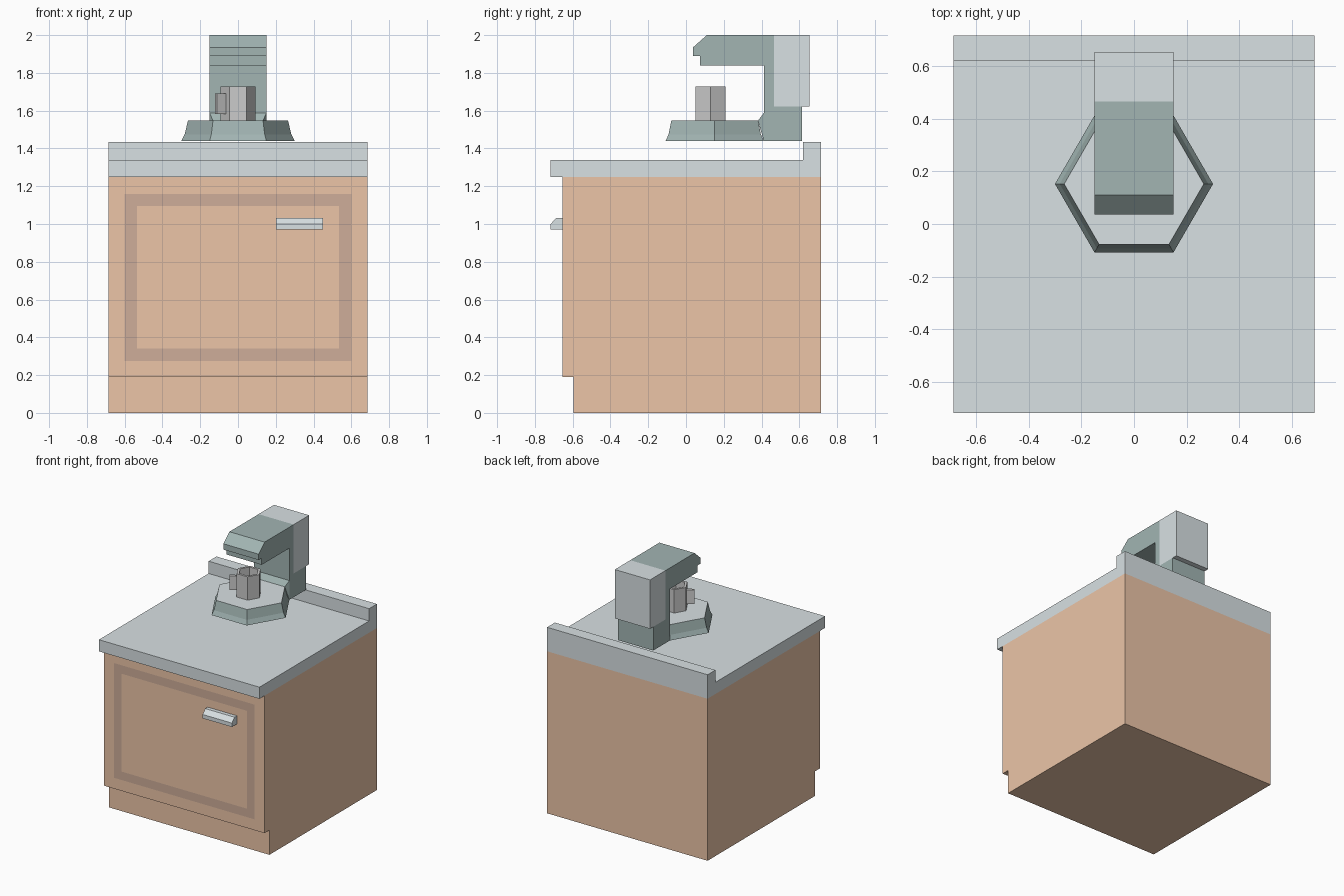
import bpy, bmesh
from math import cos, sin, radians
from mathutils import Vector

if "Cube" in bpy.data.objects:
    bpy.data.objects.remove(bpy.data.objects["Cube"])


def material(name, rgb):
    m = bpy.data.materials.new(name)
    m.diffuse_color = (*rgb, 1)
    m.use_nodes = True
    m.node_tree.nodes["Principled BSDF"].inputs["Base Color"].default_value = m.diffuse_color
    return m


wood = material("wood", (0.84, 0.56, 0.39))
wood_dark = material("wood_dark", (0.62, 0.42, 0.32))
metal = material("metal", (0.69, 0.75, 0.77))
metal_dark = material("metal_dark", (0.36, 0.46, 0.45))
ceramic = material("ceramic", (0.53, 0.51, 0.51))


def finish(name, bm, *mats):
    bmesh.ops.recalc_face_normals(bm, faces=bm.faces)
    mesh = bpy.data.meshes.new(name)
    bm.to_mesh(mesh)
    bm.free()
    for m in mats:
        mesh.materials.append(m)
    ob = bpy.data.objects.new(name, mesh)
    bpy.context.collection.objects.link(ob)
    return ob


def skin(bm, loops, closed=False):
    """Bridge successive vertex loops with quads."""
    n = len(loops[0])
    for a, b in zip(loops, loops[1:] + (loops[:1] if closed else [])):
        for i in range(n):
            j = (i + 1) % n
            bm.faces.new((a[i], a[j], b[j], b[i]))


def prism(name, profile, x0, x1, mat):
    """Extrude a (y, z) side profile from x0 to x1."""
    bm = bmesh.new()
    loops = [[bm.verts.new((x, y, z)) for y, z in profile] for x in (x0, x1)]
    skin(bm, loops)
    for loop in loops:
        bm.faces.new(loop)
    return finish(name, bm, mat)


def hex_stack(name, cy, rings, *mats):
    """Six-sided lathe through (radius, z) rings; the last cap takes the last material."""
    bm = bmesh.new()
    loops = [[bm.verts.new((r * cos(radians(60 * i)), cy + r * sin(radians(60 * i)), z))
              for i in range(6)] for r, z in rings]
    skin(bm, loops)
    bm.faces.new(loops[0])
    bm.faces.new(loops[-1]).material_index = len(mats) - 1
    return finish(name, bm, *mats)


# Cabinet with toe kick
prism("cabinet", [(-0.595, 0), (-0.595, 0.19), (-0.655, 0.19), (-0.655, 1.25),
                  (0.715, 1.25), (0.715, 0)], -0.685, 0.685, wood)

# Worktop with raised back edge
prism("worktop", [(-0.717, 1.25), (-0.717, 1.34), (0.62, 1.34), (0.62, 1.435),
                  (0.715, 1.435), (0.715, 1.25)], -0.685, 0.685, metal)

# Flat dark border on the door
bm = bmesh.new()
loops = [[bm.verts.new((x, -0.657, z)) for x, z in
          ((-0.6 + d, 0.275 + d), (0.6 - d, 0.275 + d), (0.6 - d, 1.16 - d), (-0.6 + d, 1.16 - d))]
         for d in (0, 0.065)]
skin(bm, loops)
border = finish("door_border", bm, wood_dark)
if border.data.polygons[0].normal.y > 0:
    border.data.flip_normals()

# Door handle
prism("door_handle", [(-0.655, 0.97), (-0.717, 0.97), (-0.717, 1.0), (-0.685, 1.033),
                      (-0.655, 1.033)], 0.2, 0.45, metal)

# Coffee machine: arm and column
prism("machine_body", [(0.465, 2.0), (0.11, 2.0), (0.037, 1.935), (0.037, 1.89),
                       (0.075, 1.89), (0.075, 1.838), (0.412, 1.838), (0.412, 1.44),
                       (0.613, 1.44), (0.613, 1.623), (0.465, 1.623)],
      -0.15, 0.15, metal_dark)

# Water tank at the back
prism("water_tank", [(0.465, 1.623), (0.465, 2.0), (0.653, 2.0), (0.653, 1.623)],
      -0.15, 0.15, metal)

# Hexagonal base with a light tray on top
hex_stack("machine_base", 0.152, [(0.30, 1.44), (0.282, 1.475), (0.265, 1.547)],
          metal_dark, metal)

# Sloped web joining base and column
bm = bmesh.new()
for s in (-1, 1):
    for x, y, z in ((0.15, 0.412, 1.44), (0.15, 0.412, 1.588), (0.1325, 0.381, 1.547)):
        bm.verts.new((s * x, y, z))
bmesh.ops.convex_hull(bm, input=bm.verts)
finish("base_web", bm, metal_dark)

# Hollow cup
hex_stack("cup", 0.13, [(0.092, 1.547), (0.092, 1.727), (0.072, 1.727), (0.072, 1.58)], ceramic)

# Cup handle: block standing out from the front-left side
out = Vector((-cos(radians(30)), -sin(radians(30)), 0))
side = Vector((-out.y, out.x, 0))
bm = bmesh.new()
loops = [[bm.verts.new(Vector((0, 0.13, z)) + out * r + side * w)
          for r, w in ((0.079, -0.01), (0.134, -0.01), (0.134, 0.01), (0.079, 0.01))]
         for z in (1.583, 1.692)]
skin(bm, loops)
for loop in loops:
    bm.faces.new(loop)
finish("cup_handle", bm, ceramic)
